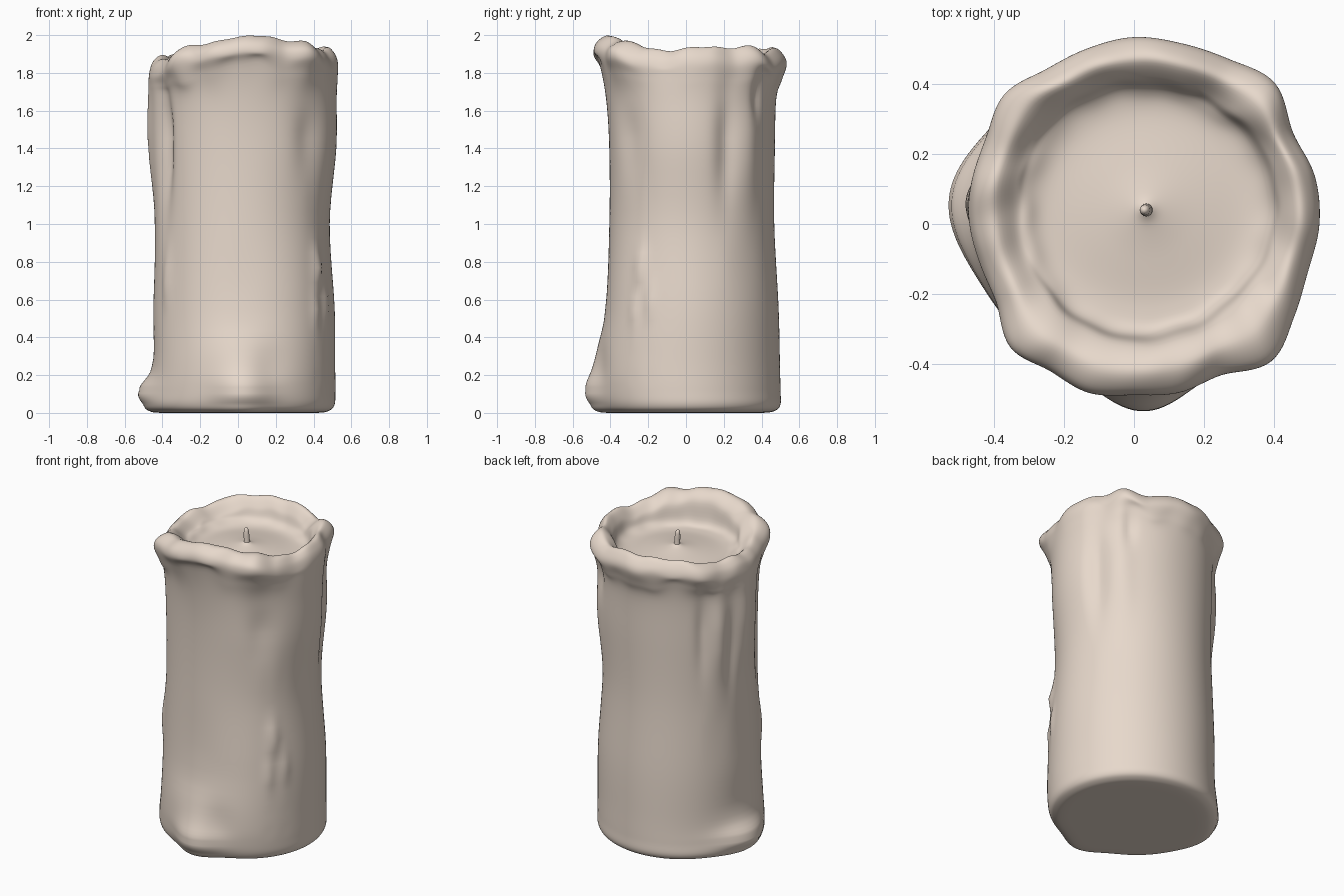
import bpy, math
from mathutils import Vector

if "Cube" in bpy.data.objects:
    bpy.data.objects.remove(bpy.data.objects["Cube"])

N = 192          # segments around
STEP = 6         # spline subdivisions between profile points
POOL = (0.035, 0.04)   # centre of the melted pool
FLOOR = 1.79

# body radius at each height, facing right / back / left / front
LEVELS = [0.045, 0.12, 0.25, 0.55, 1.0, 1.4, 1.66]
SIDES = [[.511, .515, .514, .511, .485, .52, .522],
         [.50, .50, .497, .49, .467, .47, .477],
         [.465, .46, .45, .448, .438, .45, .455],
         [.445, .46, .46, .425, .405, .405, .422]]
# rim radius and height every 15 degrees, from +x anticlockwise
RIM_R = [.53, .535, .525, .57, .545, .535, .535, .52, .51, .525, .49, .48,
         .47, .455, .455, .50, .485, .50, .49, .50, .50, .555, .53, .515]
RIM_Z = [1.93, 1.94, 1.93, 1.94, 1.90, 1.93, 1.93, 1.93, 1.93, 1.91, 1.89, 1.89,
         1.88, 1.87, 1.89, 1.93, 1.95, 1.97, 1.99, 2.0, 1.97, 1.97, 1.93, 1.92]
# drips and dents: angle, height, angular width, vertical width, amount
BUMPS = [(172, .11, 22, .09, .065), (273, .10, 17, .14, .072), (273, .34, 24, .12, .018),
         (150, 1.45, 7, .28, .025), (172, 1.5, 10, .33, .028),
         (205, 1.45, 9, .35, -.05), (137, 1.45, 5, .25, -.018),
         (160, 1.3, 4, .2, -.012),
         (25, 1.42, 7, .28, -.03), (42, 1.45, 7, .3, .012),
         (47, 1.70, 4, .10, -.02), (322, 1.45, 10, .16, -.02),
         (330, .78, 5, .07, .025), (326, .55, 4, .06, .014),
         (338, .58, 4, .06, .014), (210, .7, 5, .12, .014),
         (315, .5, 25, .6, .015), (290, .25, 12, .10, -.012)]


def catmull(a, b, c, d, t):
    return 0.5 * (2*b + (c-a)*t + (2*a-5*b+4*c-d)*t*t + (3*b-a-3*c+d)*t**3)


def around(table, ang):
    n = len(table)
    f = ang / 360 * n
    i = int(f)
    return catmull(*[table[(i+k) % n] for k in (-1, 0, 1, 2)], f - i)


def gauss(x):
    return math.exp(-x * x)


def bump(ang, z):
    total = 0
    for a, h, wa, wz, amt in BUMPS:
        da = (ang - a + 180) % 360 - 180
        total += amt * gauss(da / wa) * gauss((z - h) / wz)
    return total


def profile(ang):
    """Half-profile from the underside, up the wall, over the rim, into the pool."""
    a = math.radians(ang)
    d = Vector((math.cos(a), math.sin(a), 0))
    pool = Vector((POOL[0], POOL[1], 0))
    # small uneven ripples in the melted rim
    rip = .004 * math.sin(11*a + 1) + .004 * math.sin(17*a + 2)
    rim, top = around(RIM_R, ang), around(RIM_Z, ang) + rip * .8
    inner = 0.367 + 0.006 * math.sin(3*a + 1) + rip * .4
    foot = around([s[0] for s in SIDES], ang) + bump(ang, .045)
    pts = [d * 0.2, d * (foot - .1), d * (foot - .03) + Vector((0, 0, .011))]
    for s, z in zip(zip(*SIDES), LEVELS):
        pts.append(d * (around(s, ang) + bump(ang, z)) + Vector((0, 0, z)))
    neck = pts[-1].xy.length
    droop = .16 + .015 * math.sin(5*a) + 2 * rip
    pts.append(d * (neck + (rim - neck) * .5) + Vector((0, 0, max(top - droop, 1.735))))
    pts.append(d * (rim - .002) + Vector((0, 0, top - .085)))
    pts.append(d * (rim - .022) + Vector((0, 0, top - .03)))
    edge = pool + d * inner
    mid = (d * rim).lerp(edge, .5)
    pts.append(mid + Vector((0, 0, top)))
    pts.append(edge + d * .012 + Vector((0, 0, top - .05)))
    pts.append(edge - d * .02 + Vector((0, 0, FLOOR + .025)))
    for r, h in ((.28, 0), (.15, .012), (.05, .03), (.015, .045)):
        pts.append(pool + d * r + Vector((0, 0, FLOOR + h)))
    return pts


def wall(ang):
    p = profile(ang)
    p = [p[0]] + p + [p[-1]]
    out = []
    a = math.radians(ang)
    d = Vector((math.cos(a), math.sin(a), 0))
    for i in range(1, len(p) - 2):
        for s in range(STEP):
            t = s / STEP
            v = catmull(p[i-1], p[i], p[i+1], p[i+2], t)
            # fine detail between the profile levels
            if 4 <= i <= 9:
                v += d * (bump(ang, v.z) - bump(ang, p[i].z)*(1-t) - bump(ang, p[i+1].z)*t)
            v.z = max(v.z, 0)
            out.append(v)
    out.append(p[-1])
    return out


def skin(name, columns, mat):
    """Join equal columns of points into a closed smooth surface."""
    n, m = len(columns), len(columns[0])
    verts = [v for c in columns for v in c]
    faces = [(i*m + j, (i+1) % n*m + j, (i+1) % n*m + j+1, i*m + j+1)
             for i in range(n) for j in range(m - 1)]
    faces.append([i*m for i in reversed(range(n))])
    faces.append([i*m + m-1 for i in range(n)])
    me = bpy.data.meshes.new(name)
    me.from_pydata(verts, [], faces)
    me.update()
    for f in me.polygons:
        f.use_smooth = True
    me.materials.append(mat)
    ob = bpy.data.objects.new(name, me)
    bpy.context.collection.objects.link(ob)
    return ob


wax = bpy.data.materials.new("wax")
wax.diffuse_color = (0.80, 0.69, 0.60, 1)
wax.use_nodes = True
wax.node_tree.nodes["Principled BSDF"].inputs["Base Color"].default_value = wax.diffuse_color

# wax body with rim and pool
skin("wax_body", [wall(i * 360 / N) for i in range(N)], wax)

# wick, slightly bent and tapered, rounded at the tip
wick = [(.024, 1.80, 0), (.018, 1.835, 0), (.017, 1.87, -.002), (.015, 1.90, -.004),
        (.011, 1.916, -.005), (.004, 1.922, -.005)]
skin("wick", [[(POOL[0] + x + r*math.cos(a), POOL[1] + r*math.sin(a), z) for r, z, x in wick]
              for a in [i * math.tau / 16 for i in range(16)]], wax)
